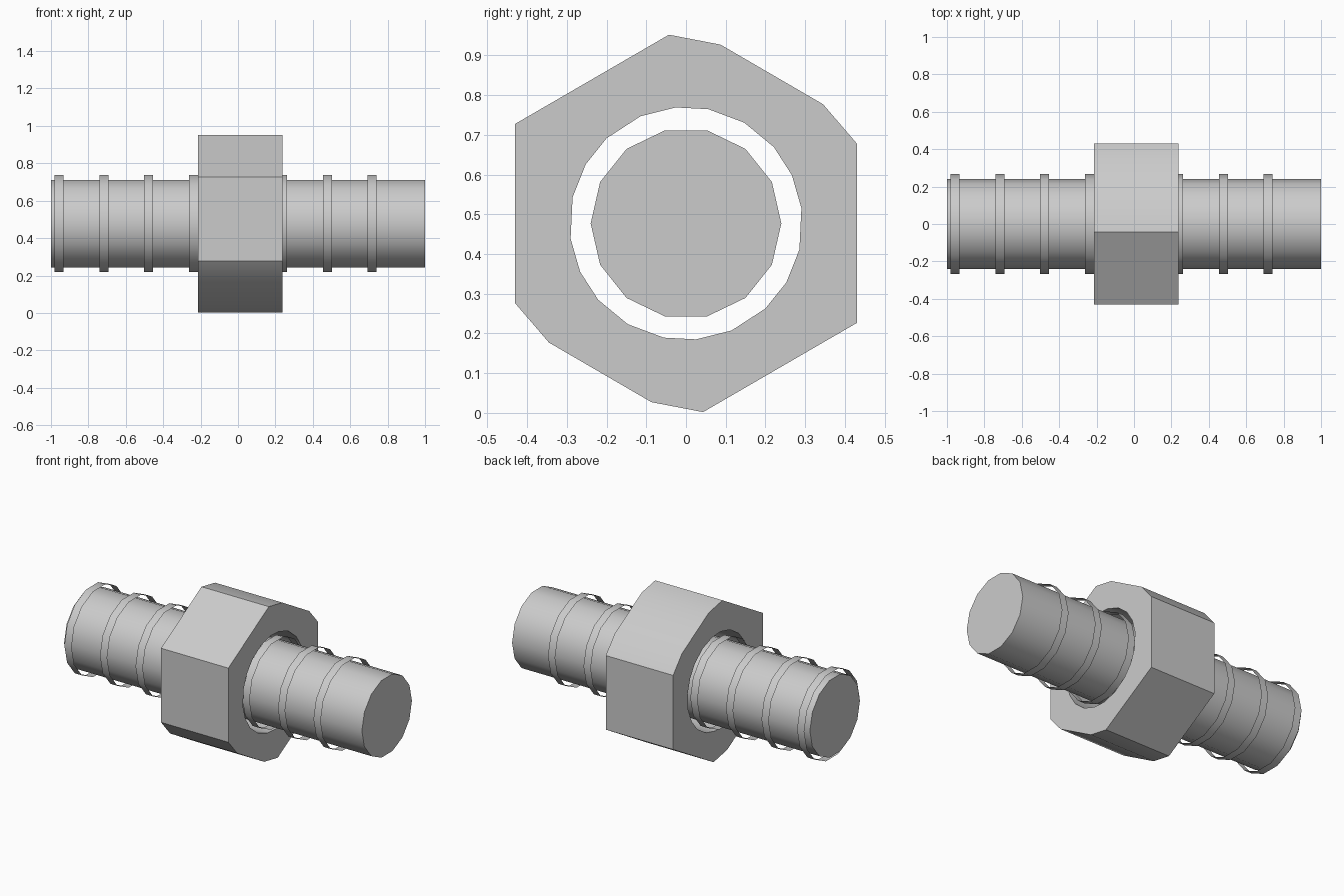
import bpy, bmesh, math
from math import cos, sin, radians

if "Cube" in bpy.data.objects:
    bpy.data.objects.remove(bpy.data.objects["Cube"])

AXIS_Z = 0.477
SIDES = 14

steel = bpy.data.materials.new("grey steel")
steel.use_nodes = True
GREY = (0.6, 0.6, 0.6, 1)
steel.diffuse_color = GREY
steel.node_tree.nodes["Principled BSDF"].inputs["Base Color"].default_value = GREY


def finish(name, bm):
    mesh = bpy.data.meshes.new(name)
    bm.to_mesh(mesh)
    bm.free()
    mesh.materials.append(steel)
    obj = bpy.data.objects.new(name, mesh)
    bpy.context.collection.objects.link(obj)
    bpy.ops.object.select_all(action="DESELECT")
    obj.select_set(True)
    bpy.context.view_layer.objects.active = obj
    bpy.ops.object.shade_smooth_by_angle(angle=radians(30))
    return obj


def loop(bm, profile, x):
    return [bm.verts.new((x, y, AXIS_Z + z)) for y, z in profile]


def walls(bm, a, b, inward=False):
    """Join two matching loops with quads."""
    for i in range(len(a)):
        j = (i + 1) % len(a)
        quad = (a[i], a[j], b[j], b[i])
        bm.faces.new(quad[::-1] if inward else quad)


def circle(radius):
    return [(radius * cos(math.tau * i / SIDES), radius * sin(math.tau * i / SIDES))
            for i in range(SIDES)]


def tube(name, radius, x0, x1, capped):
    bm = bmesh.new()
    a, b = loop(bm, circle(radius), x0), loop(bm, circle(radius), x1)
    walls(bm, b, a, inward=True)
    if capped:
        bm.faces.new(a[::-1])
        bm.faces.new(b)
    return finish(name, bm)


# Solid shaft
tube("shaft", 0.24, -1, 1, True)

# Thin open thread bands, evenly spaced
for i in range(8):
    start = -0.98 + 0.239 * i
    tube(f"thread_band_{i + 1}", 0.266, start, start + 0.048, False)

# Nut: half of each outline, turned half round for the rest
half = [(-0.043, 0.475), (0.087, 0.45), (0.345, 0.30), (0.431, 0.20), (0.431, -0.25)]
outer = half + [(-y, -z) for y, z in half]
angles = [95, 79, 60, 41, 24.5, 7.5, -13, -30.5, -47, -67]
bore = [(0.293 * cos(radians(a)), 0.293 * sin(radians(a)))
        for a in angles + [a - 180 for a in angles]]

bm = bmesh.new()
X0, X1 = -0.215, 0.237
out0, out1 = loop(bm, outer, X0), loop(bm, outer, X1)
in0, in1 = loop(bm, bore, X0), loop(bm, bore, X1)
walls(bm, out0, out1)
walls(bm, in0, in1, inward=True)
for rim, hole in ((out0, in0), (out1, in1)):
    edges = [bm.edges.get((r[i - 1], r[i])) for r in (rim, hole) for i in range(len(r))]
    bmesh.ops.triangle_fill(bm, edges=edges, use_beauty=True)
bmesh.ops.recalc_face_normals(bm, faces=bm.faces[:])
finish("hex_nut", bm)
